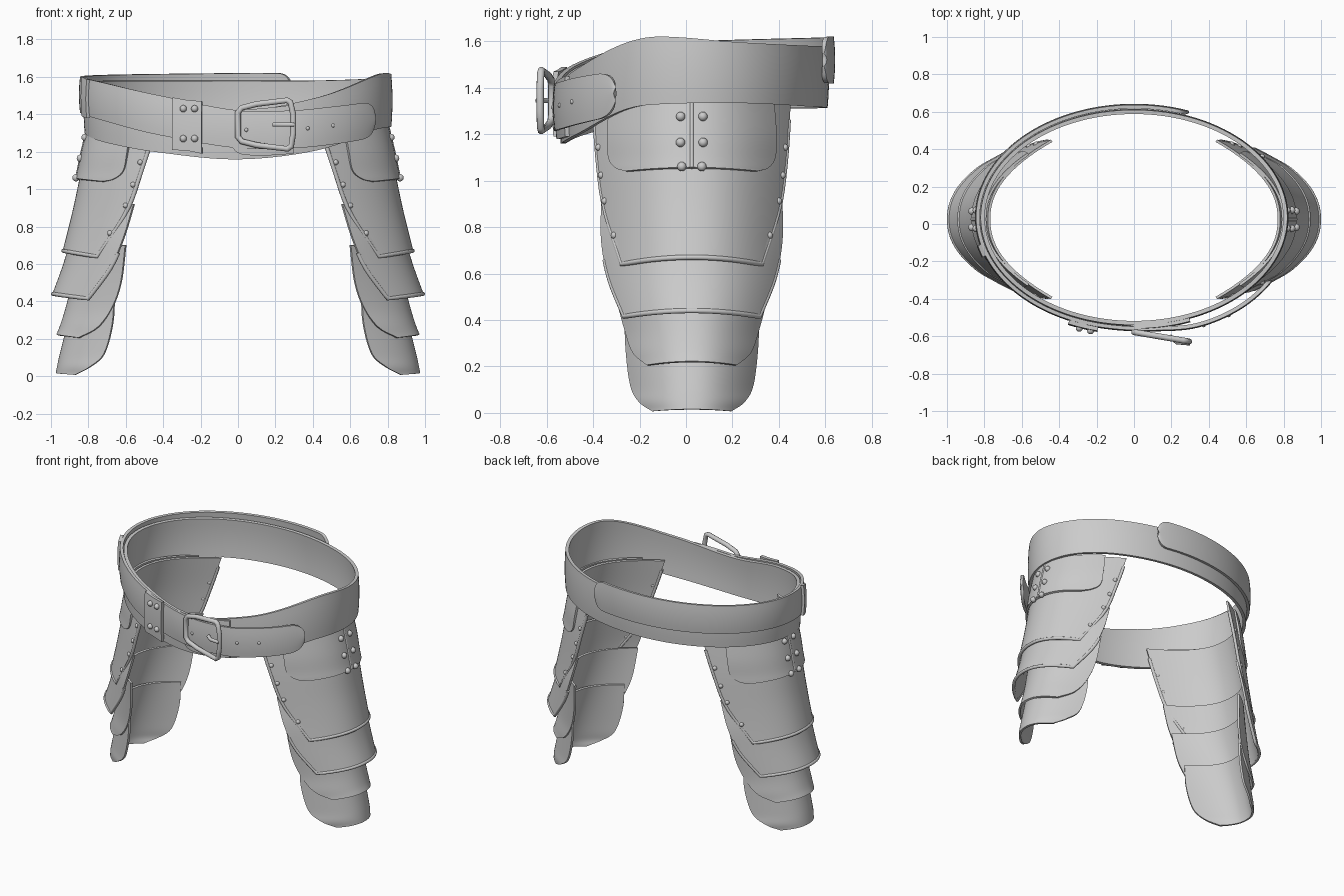
import bpy, bmesh, math
from mathutils import Vector

if "Cube" in bpy.data.objects:
    bpy.data.objects.remove(bpy.data.objects["Cube"])

CY, RX, RY = 0.035, 0.815, 0.57


def key(table, t):
    """Smooth interpolation through rows of (t, value...)."""
    n = len(table)
    t = min(max(t, table[0][0]), table[-1][0])
    i = max(j for j in range(n - 1) if table[j][0] <= t)
    a, b = table[i], table[i + 1]
    p, q = table[max(i - 1, 0)], table[min(i + 2, n - 1)]
    h = b[0] - a[0]
    s = (t - a[0]) / h
    out = []
    for k in range(1, len(a)):
        ma = (b[k] - p[k]) / (b[0] - p[0]) * h
        mb = (q[k] - a[k]) / (q[0] - a[0]) * h
        out.append((2*s**3 - 3*s*s + 1) * a[k] + (s**3 - 2*s*s + s) * ma
                   + (3*s*s - 2*s**3) * b[k] + (s**3 - s*s) * mb)
    return out


def finish(ob):
    bpy.ops.object.select_all(action='DESELECT')
    ob.select_set(True)
    bpy.context.view_layer.objects.active = ob
    for m in list(ob.modifiers):
        bpy.ops.object.modifier_apply(modifier=m.name)
    bpy.ops.object.shade_smooth_by_angle(angle=math.radians(40))


def sheet(name, func, nu, nv, thick, closed=False):
    """Grid surface func(u, v), u and v in 0..1, given thickness."""
    bm = bmesh.new()
    cols = nu if closed else nu + 1
    g = [[bm.verts.new(func(i / nu, j / nv)) for j in range(nv + 1)] for i in range(cols)]
    for i in range(nu):
        for j in range(nv):
            k = (i + 1) % cols
            bm.faces.new((g[i][j], g[k][j], g[k][j + 1], g[i][j + 1]))
    me = bpy.data.meshes.new(name)
    bm.to_mesh(me)
    bm.free()
    ob = bpy.data.objects.new(name, me)
    bpy.context.collection.objects.link(ob)
    s = ob.modifiers.new("thickness", 'SOLIDIFY')
    s.thickness, s.offset = thick, 0
    finish(ob)
    return ob


def tube(name, pts, r, cyclic=False):
    cu = bpy.data.curves.new(name, 'CURVE')
    cu.dimensions = '3D'
    cu.bevel_depth, cu.bevel_resolution, cu.use_fill_caps = r, 3, True
    sp = cu.splines.new('POLY')
    sp.points.add(len(pts) - 1)
    for p, c in zip(sp.points, pts):
        p.co = (*c, 1)
    sp.use_cyclic_u = cyclic
    ob = bpy.data.objects.new(name, cu)
    bpy.context.collection.objects.link(ob)
    return ob


def rivet(name, p, r):
    bpy.ops.mesh.primitive_uv_sphere_add(segments=14, ring_count=8, radius=r, location=p)
    bpy.context.object.name = name
    bpy.ops.object.shade_smooth()


def on_belt(phi, off, z):
    a = math.radians(phi)
    return Vector(((RX + off) * math.sin(a), CY - (RY + off) * math.cos(a), z))


def band(name, p0, p1, table, off, thick, n=60, round0=0, round1=0, closed=False):
    """Strap around the waist; table rows are (angle, bottom, top)."""
    def f(u, v):
        # crowd samples toward the ends so rounded tips stay smooth
        s = u if closed else u + 0.9 * (0.5 - 0.5 * math.cos(math.pi * u) - u)
        phi = p0 + (p1 - p0) * s
        lo, hi = key(table, phi)
        k = 1
        for d, r in ((phi - p0, round0), (p1 - phi, round1)):
            if r and d < r:
                k = min(k, max(0.25, (1 - (1 - d / r) ** 2.6) ** (1 / 2.6)))
        z = (lo + hi) / 2 + (v - 0.5) * (hi - lo) * k
        o = off(phi) if callable(off) else off
        return on_belt(phi, o - 0.006 * (2 * v - 1) ** 2, z)
    return sheet(name, f, n, 6, thick, closed)


# wide inner belt
WIDE = [(-180, 1.315, 1.58), (-90, 1.30, 1.575), (-60, 1.25, 1.555), (-30, 1.195, 1.49),
        (0, 1.16, 1.42), (30, 1.205, 1.485), (60, 1.31, 1.595), (75, 1.33, 1.62),
        (110, 1.335, 1.595), (150, 1.32, 1.58), (180, 1.315, 1.58)]
band("wide_belt", -180, 180, WIDE, 0, 0.022, 120, closed=True)

# narrow strap wrapping from the back, around the left, to the tongue
STRAP = [(-200, 1.42, 1.62), (-180, 1.42, 1.62), (-90, 1.41, 1.60), (-60, 1.37, 1.57),
         (-30, 1.29, 1.50), (0, 1.22, 1.42), (20, 1.22, 1.42), (35, 1.24, 1.44), (57, 1.28, 1.47)]
BULGE = [(-200, .028), (-10, .026), (8, .035), (22, .058), (40, .062), (57, .055)]
band("outer_strap", -200, 57, STRAP, lambda p: key(BULGE, p)[0], 0.02, 140, 6, 9)

# leather tab holding the buckle
band("buckle_tab", -3, 21, [(-3, 1.19, 1.42), (8, 1.18, 1.43), (21, 1.19, 1.45)], 0.02, 0.02, 24, 6, 0)

# strap keepers
band("front_keeper", -24, -13, [(-24, 1.21, 1.49), (-18, 1.205, 1.475), (-13, 1.19, 1.47)], 0.047, 0.022, 10)
for x in (-0.29, -0.23):
    for z in (1.43, 1.27):
        rivet("keeper_rivet", on_belt(math.degrees(math.asin(x / 0.865)), 0.058, z), 0.019)
band("side_keeper", -76, -70, [(-76, 1.39, 1.60), (-70, 1.38, 1.585)], 0.042, 0.02, 8)

# buckle frame and pin
frame = [(0, 1.28), (0.02, 1.255), (0.1, 1.235), (0.265, 1.215), (0.285, 1.23), (0.295, 1.30),
         (0.295, 1.40), (0.28, 1.465), (0.262, 1.475), (0.1, 1.455), (0.02, 1.435), (0, 1.41)]
tube("buckle_frame", [(x, -0.578 - 0.17 * x, z) for x, z in frame], 0.016, True)
tube("buckle_pin", [(0.19, -0.60, 1.345), (0.23, -0.632, 1.345), (0.30, -0.638, 1.345)], 0.012)
for phi in (3, 25, 35):
    p = on_belt(phi, key(BULGE, phi)[0] + 0.006, sum(key(STRAP, phi)) / 2)
    rivet("strap_hole", p, 0.011)

# thigh plates: rows of (edge height, middle x, edge x, half width)
LAMES = {
    "upper_plate": (0.03, [(1.33, .775, .44, .42), (1.10, .83, .515, .405), (.88, .875, .595, .375),
                           (.64, .93, .75, .30)]),
    "second_plate": (0.025, [(.92, .84, .555, .385), (.74, .885, .61, .385), (.58, .93, .68, .355),
                             (.415, .985, .80, .29)]),
    "third_plate": (0.015, [(.70, .83, .60, .35), (.5, .88, .625, .32), (.36, .915, .675, .285),
                            (.26, .945, .75, .25), (.205, .965, .85, .19)]),
    "lowest_plate": (0.008, [(.45, .86, .66, .285), (.28, .905, .67, .28), (.12, .945, .715, .26),
                             (.05, .96, .79, .225), (.007, .967, .87, .165)]),
    "hanger_patch": (0.015, [(1.34, .797, .565, .35), (1.2, .83, .59, .36), (1.1, .85, .61, .355),
                             (1.055, .86, .66, .325), (1.04, .863, .72, .28)]),
}


def plate_point(name, t, u, side, out=0.0):
    sag, rows = LAMES[name]
    n = len(rows) - 1
    z, xc, xe, w = key([(i / n, *r) for i, r in enumerate(rows)], t)
    x = xc - (xc - xe) * abs(u) ** 2.2 + out
    return Vector((side * x, 0.025 + w * u, z + sag * t * t * (1 - u * u)))


for side, tag in ((1, "right"), (-1, "left")):
    for name in LAMES:
        sheet(f"{tag}_{name}", lambda a, b: plate_point(name, b, 2 * a - 1, side), 32, 20, 0.014)
    # rolled rims on the two upper plates
    for name, start in (("upper_plate", 0.1), ("second_plate", 0.5)):
        ts = [start + (1 - start) * i / 12 for i in range(13)]
        pts = [plate_point(name, t, -1, side) for t in ts]
        pts += [plate_point(name, 1, -1 + i / 12, side, 0.004) for i in range(1, 24)]
        pts += [plate_point(name, t, 1, side) for t in reversed(ts)]
        tube(f"{tag}_{name}_rim", pts, 0.011)
    # rivets along the plate edges
    for t in (0.27, 0.45, 0.62, 0.83):
        for u in (-0.98, 0.98):
            rivet(f"{tag}_edge_rivet", plate_point("upper_plate", t, u, side, 0.008), 0.015)
    # central seam and rivets of the hanger patch
    tube(f"{tag}_patch_seam", [plate_point("hanger_patch", i / 8, 0, side, 0.003) for i in range(9)], 0.009)
    for t in (0.11, 0.33, 0.78):
        for u in (-0.135, 0.135):
            rivet(f"{tag}_patch_rivet", plate_point("hanger_patch", t, u, side, 0.008), 0.02)
